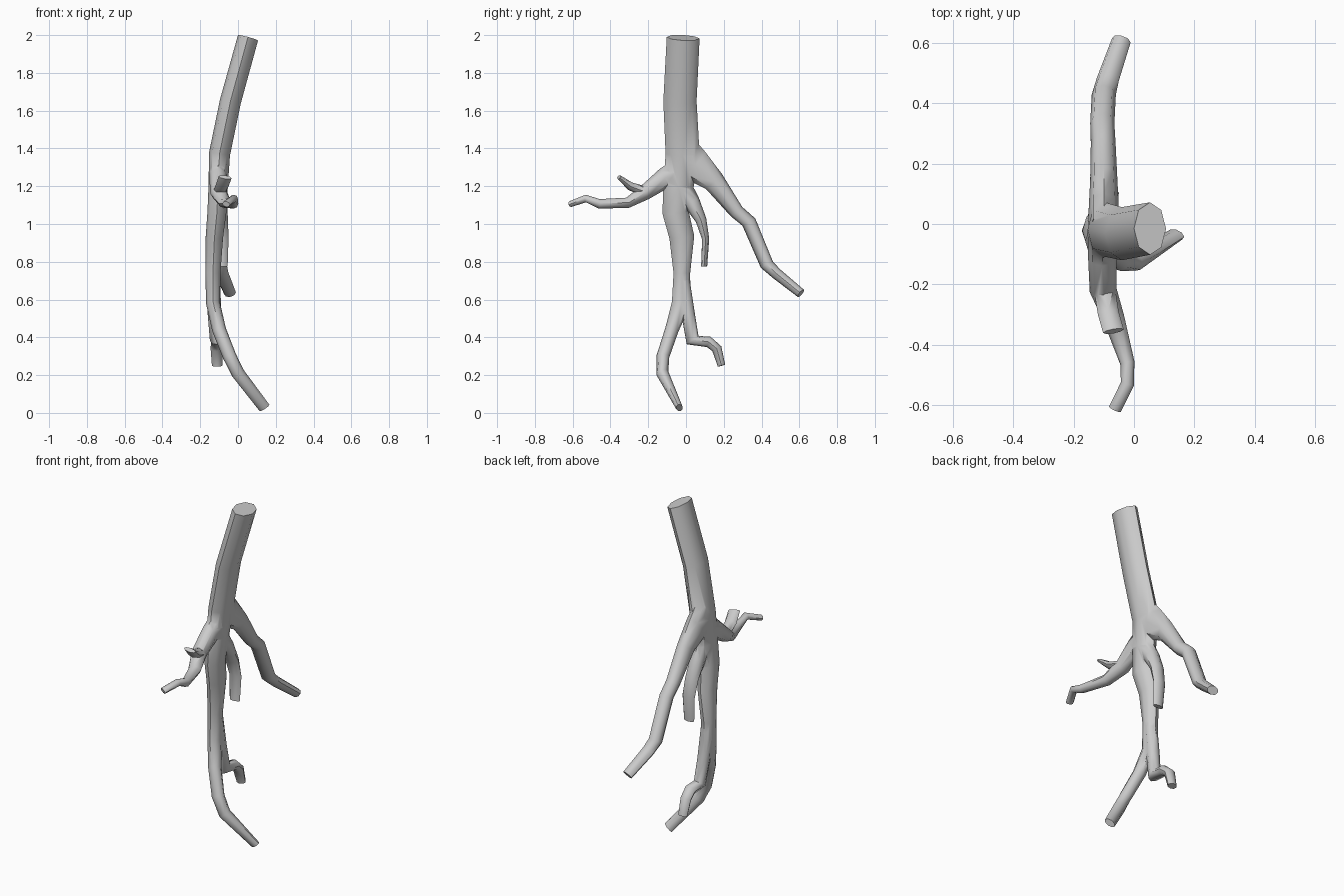
import bpy, bmesh, math
from mathutils import Vector

SIDES = 8


def tube(name, path):
    """Closed tube; each point is (x, y, z, half width along x, half width across)."""
    bm = bmesh.new()
    pts = [Vector(p[:3]) for p in path]
    rings = []
    for i, p in enumerate(path):
        t = (pts[min(i + 1, len(pts) - 1)] - pts[max(i - 1, 0)]).normalized()
        v = t.cross(Vector((1, 0, 0))).normalized()
        u = v.cross(t)
        ring = []
        for k in range(SIDES):
            a = 2 * math.pi * k / SIDES
            ring.append(bm.verts.new(pts[i] + u * p[3] * math.cos(a) + v * p[4] * math.sin(a)))
        rings.append(ring)
    for r, s in zip(rings, rings[1:]):
        for k in range(SIDES):
            j = (k + 1) % SIDES
            bm.faces.new((r[k], r[j], s[j], s[k]))
    bm.faces.new(rings[0])
    bm.faces.new(rings[-1])
    bmesh.ops.recalc_face_normals(bm, faces=bm.faces)
    me = bpy.data.meshes.new(name)
    bm.to_mesh(me)
    bm.free()
    ob = bpy.data.objects.new(name, me)
    bpy.context.collection.objects.link(ob)
    return ob


# thick upper stem running down into the tap root and its long curved tip
root = tube("root", [
    (.053, -.015, 1.986, .055, .087), (-.04, -.032, 1.65, .056, .088),
    (-.098, -.018, 1.37, .056, .09), (-.105, -.04, 1.2, .051, .08),
    (-.112, -.055, 1.06, .05, .07), (-.125, -.022, .93, .046, .066),
    (-.133, -.022, .74, .04, .044), (-.132, -.025, .58, .037, .05),
    (-.1, -.075, .44, .037, .036), (-.045, -.122, .3, .036, .034),
    (.0, -.125, .21, .035, .033), (.14, -.035, .027, .032, .018)])

branches = [
    # lower side root with a hooked end
    tube("lower_root", [(-.13, -.01, .7, .036, .03), (-.125, .01, .53, .036, .036),
                        (-.115, .035, .385, .034, .038), (-.11, .12, .376, .033, .029),
                        (-.113, .163, .34, .032, .027), (-.11, .188, .25, .028, .02)]),
    # front root
    tube("front_root", [(-.105, -.02, 1.29, .048, .07), (-.105, -.11, 1.245, .047, .055),
                        (-.102, -.22, 1.165, .045, .04), (-.068, -.31, 1.112, .036, .028),
                        (-.022, -.46, 1.107, .024, .025), (-.022, -.53, 1.135, .022, .02),
                        (-.063, -.613, 1.105, .022, .016)]),
    # small twig rising from the front root
    tube("front_twig", [(-.1, -.2, 1.165, .035, .03), (-.085, -.295, 1.2, .035, .022),
                        (-.068, -.355, 1.248, .035, .012)]),
    # long back root
    tube("back_root", [(-.1, -.03, 1.36, .05, .12), (-.1, .05, 1.31, .05, .088),
                       (-.1, .148, 1.225, .045, .058), (-.102, .268, 1.065, .041, .039),
                       (-.105, .333, 1.01, .04, .039), (-.1, .428, .785, .04, .036),
                       (-.087, .478, .738, .037, .03), (-.042, .608, .633, .032, .025)]),
    # short hanging root
    tube("hanging_root", [(-.105, -.03, 1.2, .042, .06), (-.1, .03, 1.115, .042, .045),
                          (-.095, .08, 1.02, .042, .029), (-.09, .104, .92, .04, .019),
                          (-.088, .096, .775, .033, .016)]),
]

# fuse the branches into one skin
bpy.context.view_layer.objects.active = root
root.select_set(True)
for b in branches:
    m = root.modifiers.new("union", 'BOOLEAN')
    m.operation = 'UNION'
    m.solver = 'EXACT'
    m.object = b
    bpy.ops.object.modifier_apply(modifier=m.name)
    bpy.data.objects.remove(b)

bpy.ops.object.shade_smooth_by_angle(angle=math.radians(50))
